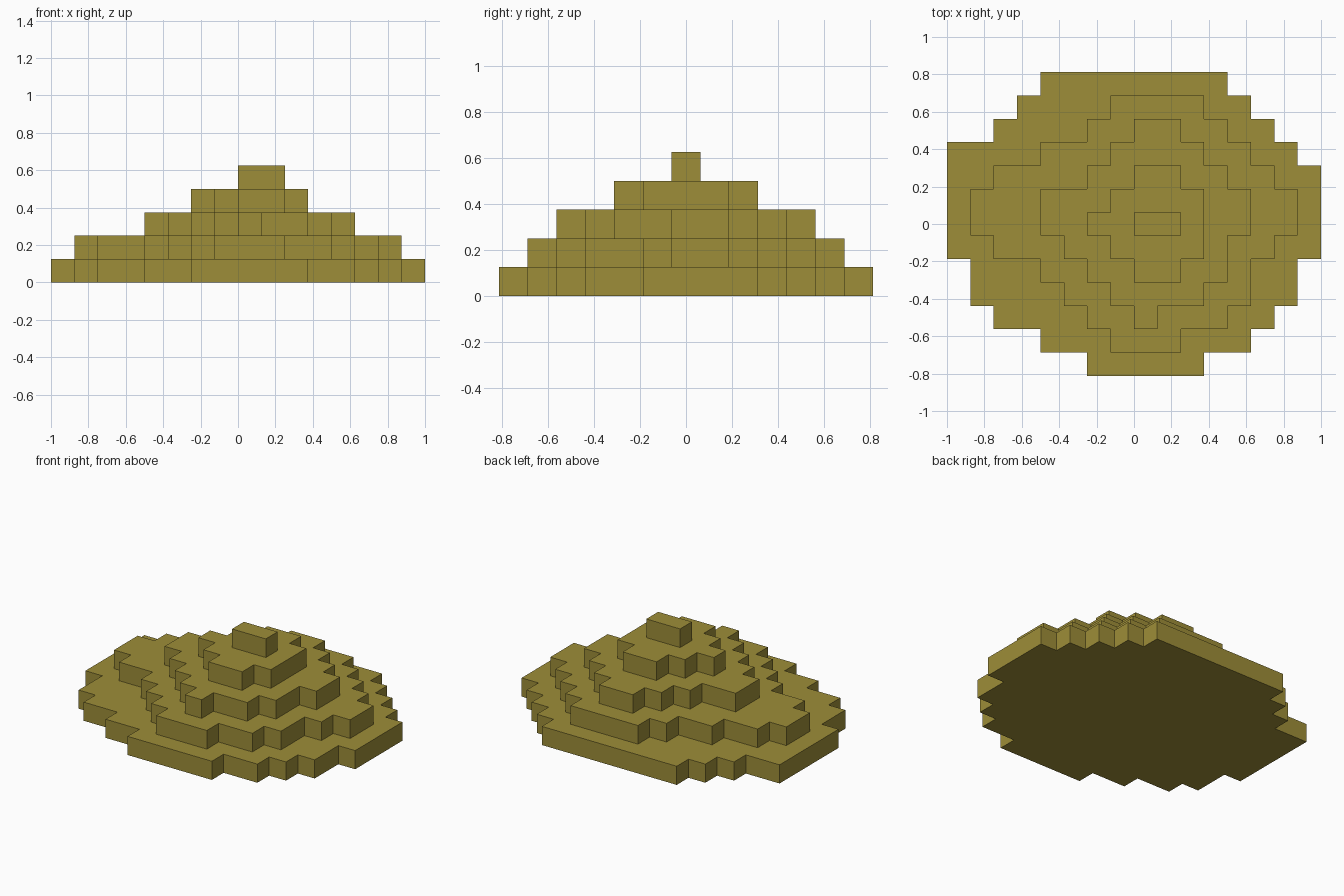
import bpy
import bmesh

if "Cube" in bpy.data.objects:
    bpy.data.objects.remove(bpy.data.objects["Cube"])

C = 0.125          # size of one grid cell
HALF_DEPTH = 0.8125

# Each tier: first grid row, then (row count, left, right) from front to back, in cells
TIERS = [
    ("base_tier", 0, [(1, -2, 3), (1, -4, 5), (1, -6, 6), (2, -7, 7), (4, -8, 8),
                      (1, -8, 7), (1, -6, 6), (1, -5, 5), (1, -4, 4)]),
    ("second_tier", 1, [(1, -1, 2), (1, -2, 4), (1, -3, 5), (1, -4, 5), (1, -6, 6),
                        (2, -7, 7), (1, -6, 6), (1, -4, 5), (1, -2, 4), (1, -1, 3)]),
    ("third_tier", 2, [(1, 0, 1), (1, -1, 3), (1, -2, 4), (1, -3, 4), (2, -4, 5),
                       (1, -2, 4), (1, -1, 3), (1, 0, 2)]),
    ("fourth_tier", 4, [(1, 0, 2), (1, -1, 3), (1, -2, 3), (1, -1, 3), (1, 0, 2)]),
    ("peak", 6, [(1, 0, 2)]),
]

mat = bpy.data.materials.new("olive mustard")
mat.diffuse_color = (0.34, 0.27, 0.04, 1)
mat.use_nodes = True
mat.node_tree.nodes["Principled BSDF"].inputs["Base Color"].default_value = mat.diffuse_color


def outline(first_row, spans):
    """Stepped outline, anticlockwise: up the right side, down the left."""
    right, left, row = [], [], first_row
    for count, x0, x1 in spans:
        for r in (row, row + count):
            y = r * C - HALF_DEPTH
            right.append((x1 * C, y))
            left.append((x0 * C, y))
        row += count
    pts = []
    for p in right + left[::-1]:
        if not pts or p != pts[-1]:
            pts.append(p)
    return pts


def add_tier(name, level, pts):
    """Walls and top; only the lowest tier needs an underside."""
    bm = bmesh.new()
    low = [bm.verts.new((x, y, level * C)) for x, y in pts]
    high = [bm.verts.new((x, y, (level + 1) * C)) for x, y in pts]
    n = len(pts)
    for i in range(n):
        j = (i + 1) % n
        bm.faces.new((low[i], low[j], high[j], high[i]))
    bm.faces.new(high)
    if level == 0:
        bm.faces.new(low[::-1])
    mesh = bpy.data.meshes.new(name)
    bm.to_mesh(mesh)
    bm.free()
    mesh.materials.append(mat)
    bpy.context.collection.objects.link(bpy.data.objects.new(name, mesh))


for level, (name, first_row, spans) in enumerate(TIERS):
    add_tier(name, level, outline(first_row, spans))
